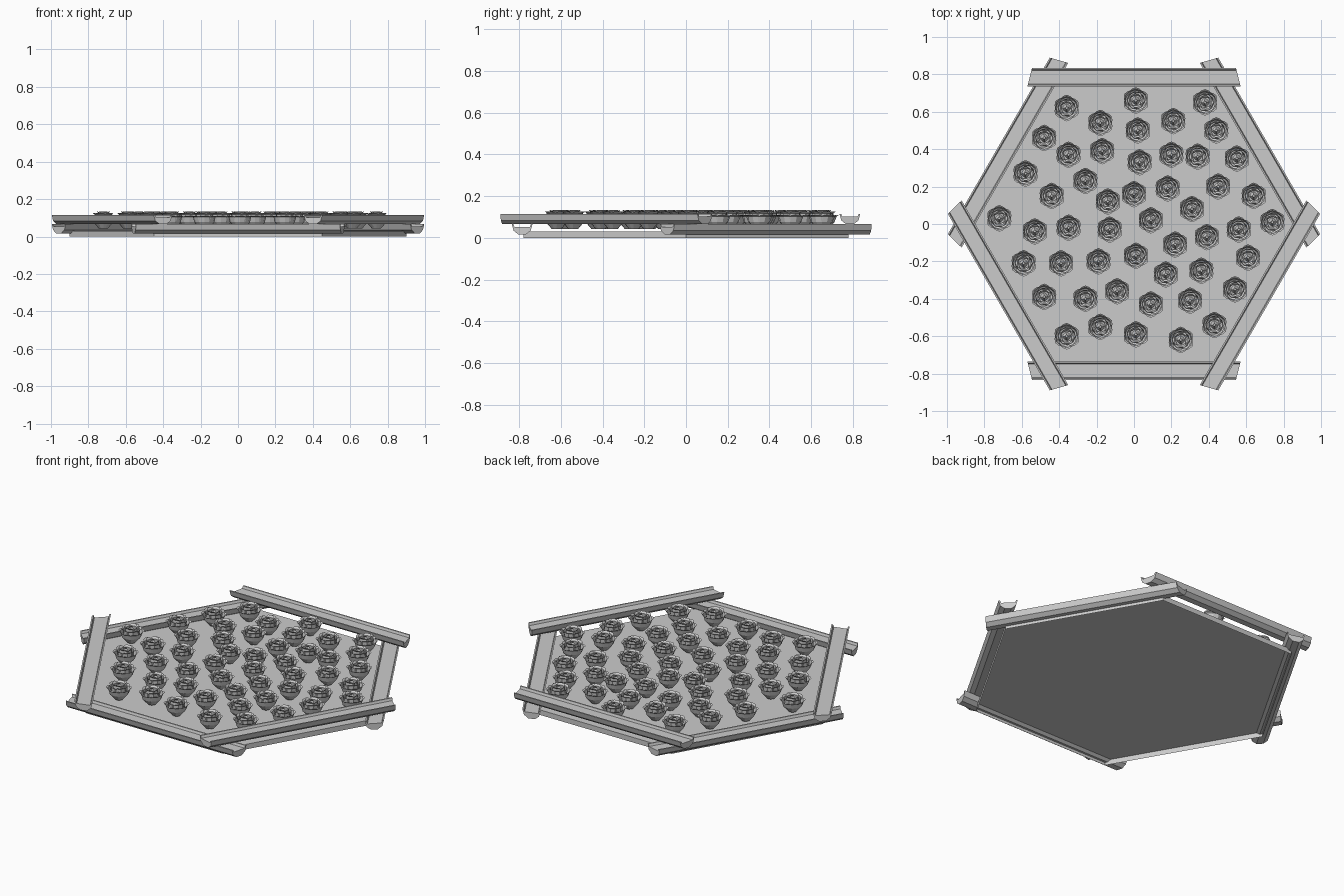
import bpy, bmesh, math
from mathutils import Vector

if "Cube" in bpy.data.objects:
    bpy.data.objects.remove(bpy.data.objects["Cube"])


def make(name, bm):
    bmesh.ops.recalc_face_normals(bm, faces=bm.faces)
    me = bpy.data.meshes.new(name)
    bm.to_mesh(me)
    bm.free()
    ob = bpy.data.objects.new(name, me)
    bpy.context.collection.objects.link(ob)
    return ob


def ring(bm, r, z, n, a0=0.0):
    return [bm.verts.new((r * math.cos(a0 + k * math.tau / n), r * math.sin(a0 + k * math.tau / n), z))
            for k in range(n)]


def bridge(bm, a, b):
    for k in range(len(a)):
        j = (k + 1) % len(a)
        bm.faces.new((a[k], a[j], b[j], b[k]))


# hexagonal soil bed: flat top with a short skirt, open underneath
bm = bmesh.new()
low, top = ring(bm, 0.9, 0.0, 6), ring(bm, 0.9, 0.03, 6)
bridge(bm, low, top)
bm.faces.new(top)
make("soil_bed", bm)

# split-log cross-section: faceted underside, raised lips, hollowed top
LOG = [(0.05, 0.05), (0.041, 0.018), (0.018, 0.0), (-0.018, 0.0), (-0.041, 0.018), (-0.05, 0.05),
       (-0.042, 0.05), (-0.037, 0.036), (0.037, 0.036), (0.042, 0.05)]


def log(name, angle, z):
    bm = bmesh.new()
    ends = [[bm.verts.new((s * (0.5575 - 0.25 * y), y, h)) for y, h in LOG] for s in (-1, 1)]
    bridge(bm, *ends)
    for e in ends:
        bm.faces.new(e)
    ob = make(name, bm)
    a = math.radians(angle)
    ob.location = (0.785 * math.cos(a), 0.785 * math.sin(a), z)
    ob.rotation_euler.z = a - math.pi / 2


for i in range(3):
    log(f"lower_log_{i + 1}", 30 + 120 * i, 0.017)
    log(f"upper_log_{i + 1}", 90 + 120 * i, 0.066)


# one cabbage: faceted cup wrapped by rings of folded leaves
def leaf_ring(bm, count, start, rows):
    for k in range(count):
        a = start + k * math.tau / count
        u, t = Vector((math.cos(a), math.sin(a), 0)), Vector((-math.sin(a), math.cos(a), 0))
        grid = []
        for r, z, w, cup in rows:
            mid = u * r + Vector((0, 0, z))
            grid.append([bm.verts.new(mid + t * (w * s) - u * (cup * abs(s))) for s in (-1, 0, 1)])
        for p, q in zip(grid, grid[1:]):
            for i in range(2):
                bm.faces.new((p[i], p[i + 1], q[i + 1], q[i]))


bm = bmesh.new()
rings = [ring(bm, r, z, 6) for r, z in ((0.022, 0.043), (0.05, 0.078), (0.046, 0.1))]
for p, q in zip(rings, rings[1:]):
    bridge(bm, p, q)
bm.faces.new(rings[0])
bm.faces.new(rings[-1])
leaf_ring(bm, 6, math.pi / 6, ((0.022, 0.042, 0.012, 0.002), (0.052, 0.077, 0.028, 0.006),
                               (0.062, 0.104, 0.034, 0.012), (0.071, 0.11, 0.02, 0.008)))
leaf_ring(bm, 5, 0.5, ((0.044, 0.092, 0.028, 0.008), (0.047, 0.118, 0.032, 0.012), (0.057, 0.126, 0.02, 0.006)))
leaf_ring(bm, 4, 0.15, ((0.03, 0.1, 0.026, 0.006), (0.028, 0.125, 0.027, 0.008), (0.037, 0.135, 0.016, 0.003)))
leaf_ring(bm, 4, 0.9, ((0.02, 0.1, 0.018, 0.003), (0.006, 0.132, 0.006, 0.001)))
cabbage = make("cabbage_1", bm)

# cabbage positions in hundredths of a unit
SPOTS = [(-36, 62), (1, 66), (38, 65), (-18, 54), (21, 55), (2, 50), (44, 50), (-48, 46),
         (-17, 39), (-35, 37), (3, 33), (20, 37), (34, 36), (55, 35), (-58, 27), (-26, 23),
         (18, 19), (45, 20), (-44, 15), (-14, 12), (0, 16), (31, 8), (64, 15), (-72, 3),
         (-35, -2), (-53, -4), (-13, -3), (9, 2), (22, -11), (39, -7), (56, -3), (74, 1),
         (-59, -21), (-39, -21), (-19, -20), (1, -17), (17, -27), (36, -25), (61, -18),
         (-48, -39), (-26, -40), (-9, -36), (9, -43), (30, -41), (54, -35),
         (-36, -60), (-18, -55), (1, -59), (25, -62), (43, -54)]
for i, (x, y) in enumerate(SPOTS):
    ob = cabbage
    if i:
        ob = bpy.data.objects.new(f"cabbage_{i + 1}", cabbage.data)
        bpy.context.collection.objects.link(ob)
    ob.location = (x / 100, y / 100, 0)
